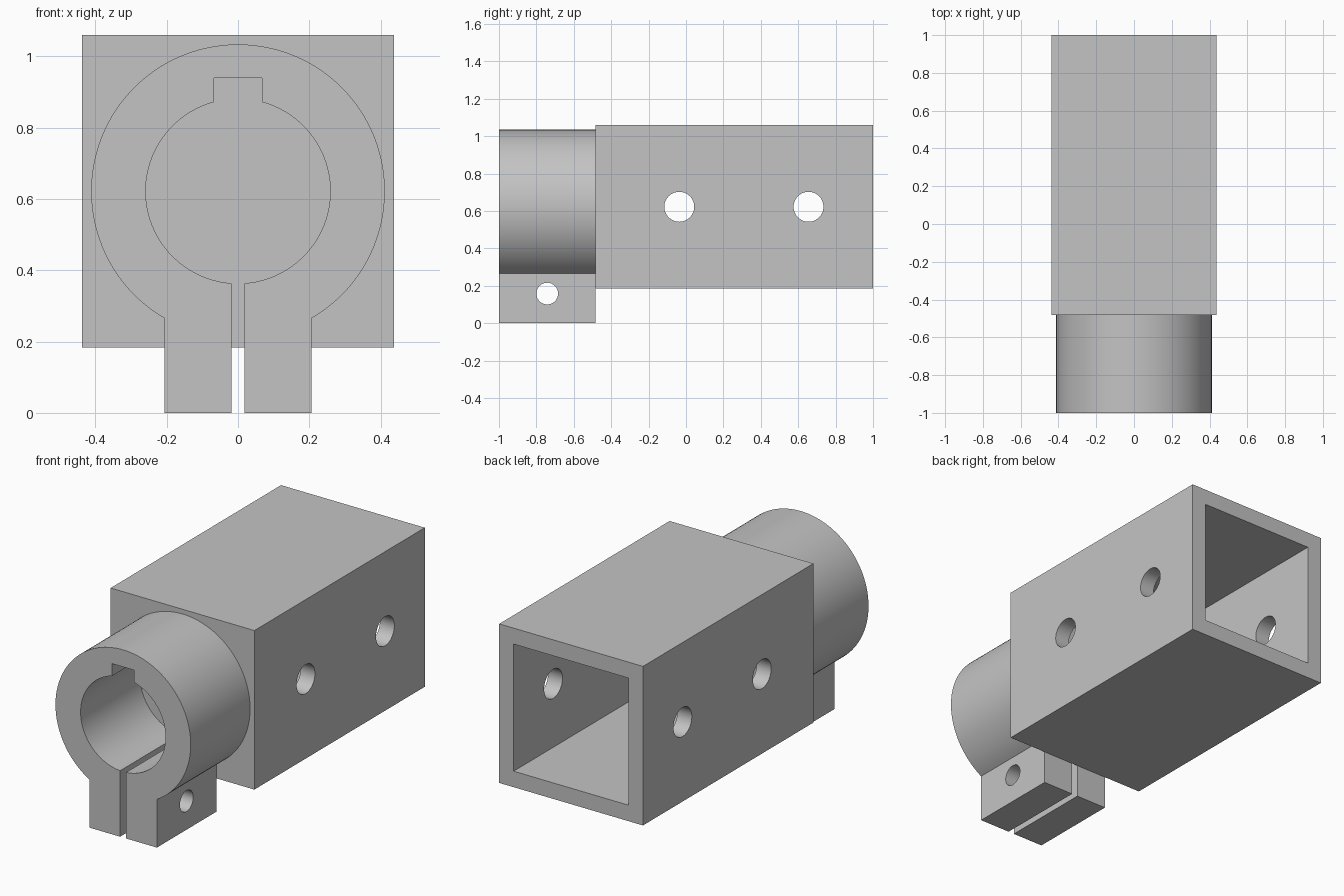
import bpy
import bmesh
from math import asin, acos, cos, sin, pi, sqrt, radians
from mathutils import Matrix

if "Cube" in bpy.data.objects:
    bpy.data.objects.remove(bpy.data.objects["Cube"], do_unlink=True)

AXIS_Z = 0.622
HALF = 0.438           # half width of the square tube
JOIN_Y = -0.483        # plane where clamp meets tube
WALL = 0.088

metal = bpy.data.materials.new("plain_grey")
metal.use_nodes = True
metal.diffuse_color = (0.55, 0.55, 0.55, 1)
metal.node_tree.nodes["Principled BSDF"].inputs["Base Color"].default_value = (0.55, 0.55, 0.55, 1)


def make_object(name, bm):
    bmesh.ops.recalc_face_normals(bm, faces=bm.faces)
    mesh = bpy.data.meshes.new(name)
    bm.to_mesh(mesh)
    bm.free()
    mesh.materials.append(metal)
    obj = bpy.data.objects.new(name, mesh)
    bpy.context.collection.objects.link(obj)
    return obj


def box(name, x, y0, y1, z0, z1):
    bm = bmesh.new()
    place = Matrix.Translation((0, (y0 + y1) / 2, (z0 + z1) / 2))
    size = Matrix.Diagonal((2 * x, y1 - y0, z1 - z0, 1))
    bmesh.ops.create_cube(bm, size=1, matrix=place @ size)
    return make_object(name, bm)


def cross_rod(name, y, z, radius):
    bm = bmesh.new()
    place = Matrix.Translation((0, y, z)) @ Matrix.Rotation(pi / 2, 4, "Y")
    bmesh.ops.create_cone(bm, cap_ends=True, segments=48, radius1=radius,
                          radius2=radius, depth=2, matrix=place)
    return make_object(name, bm)


def cut(target, cutter):
    cutter.hide_render = True
    mod = target.modifiers.new("cut", "BOOLEAN")
    mod.operation = "DIFFERENCE"
    mod.solver = "EXACT"
    mod.object = cutter
    bpy.ops.object.select_all(action="DESELECT")
    bpy.context.view_layer.objects.active = target
    target.select_set(True)
    bpy.ops.object.modifier_apply(modifier=mod.name)
    bpy.data.objects.remove(cutter, do_unlink=True)


def arc(radius, start, end, steps):
    angles = [start + (end - start) * i / steps for i in range(steps + 1)]
    return [(radius * sin(a), AXIS_Z - radius * cos(a)) for a in angles]


# Square tube, open at the back, closed at the front
tube = box("square_tube", HALF, JOIN_Y, 1, AXIS_Z - HALF, AXIS_Z + HALF)
inner = HALF - WALL
cut(tube, box("cavity", inner, JOIN_Y + WALL, 1.2, AXIS_Z - inner, AXIS_Z + inner))
for hole_y in (-0.036, 0.655):
    cut(tube, cross_rod("bolt_hole", hole_y, AXIS_Z, 0.08))

# Split clamp: half outline from the slot up to the keyway, then mirrored
OUTER, BORE, LUG, SLOT, KEY, KEY_TOP = 0.412, 0.259, 0.206, 0.018, 0.068, 0.94
outside = [(LUG, 0)] + arc(OUTER, asin(LUG / OUTER), pi, 48)
inside = arc(BORE, asin(SLOT / BORE), pi - asin(KEY / BORE), 40)
inside = [(SLOT, 0)] + inside + [(KEY, KEY_TOP)]
mirrored_outside = [(-x, z) for x, z in reversed(outside[:-1])]
mirrored_inside = [(-x, z) for x, z in inside]
outline = outside + mirrored_outside + mirrored_inside + inside[::-1]

bm = bmesh.new()
face = bm.faces.new([bm.verts.new((x, -1, z)) for x, z in outline])
swept = bmesh.ops.extrude_face_region(bm, geom=[face])["geom"]
bmesh.ops.translate(bm, vec=(0, JOIN_Y + 1, 0),
                    verts=[v for v in swept if isinstance(v, bmesh.types.BMVert)])
clamp = make_object("split_clamp", bm)
cut(clamp, cross_rod("clamp_screw_hole", -0.742, 0.158, 0.058))

# Smooth round surfaces, crisp edges
for obj in (tube, clamp):
    bpy.ops.object.select_all(action="DESELECT")
    bpy.context.view_layer.objects.active = obj
    obj.select_set(True)
    bpy.ops.object.shade_smooth_by_angle(angle=radians(25))
